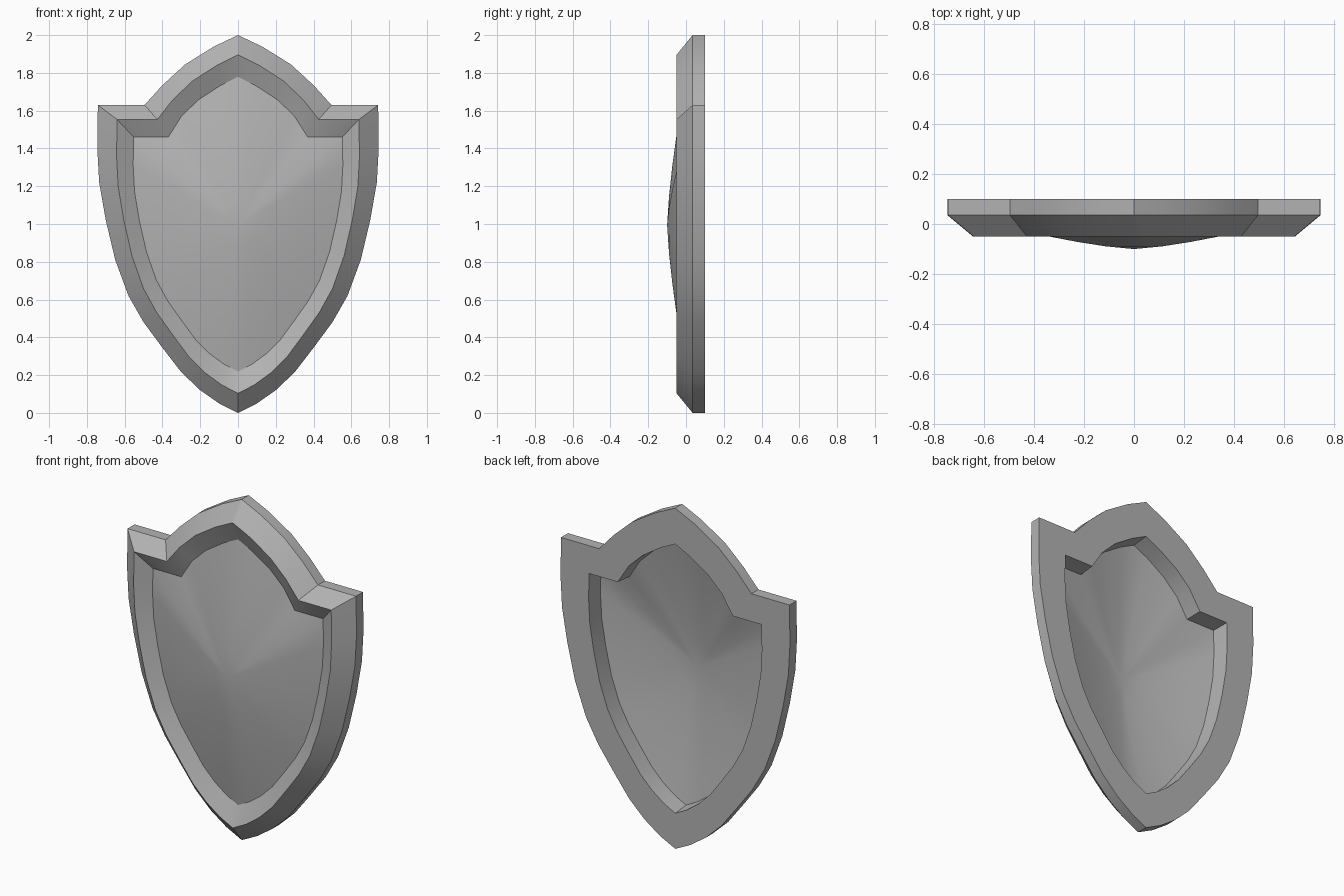
import bpy
import bmesh

cube = bpy.data.objects.get("Cube")
if cube:
    bpy.data.objects.remove(cube, do_unlink=True)

# Single stone-grey material
grey = bpy.data.materials.new("plain_grey")
grey.use_nodes = True
COLOR = (0.45, 0.45, 0.45, 1)
grey.diffuse_color = COLOR
grey.node_tree.nodes["Principled BSDF"].inputs["Base Color"].default_value = COLOR

MID = 0.995  # height the outline shrinks towards

# Half outline on the +x side, from the top point down to the tip
HALF = [(0, 2), (0.127, 1.94), (0.28, 1.845), (0.4, 1.735), (0.495, 1.63),
        (0.742, 1.63), (0.745, 1.4), (0.735, 1.22), (0.7, 1.02), (0.65, 0.81),
        (0.58, 0.62), (0.5, 0.48), (0.4, 0.345), (0.3, 0.215), (0.2, 0.12),
        (0.1, 0.05), (0, 0)]
OUTLINE = HALF + [(-x, z) for x, z in HALF[-2:0:-1]]


def ring(bm, sx, sz, y, drop=0.0):
    """Scaled copy of the outline at depth y; drop lowers the shoulders."""
    verts = []
    for x, z in OUTLINE:
        lower = drop if z == 1.63 else 0
        verts.append(bm.verts.new((x * sx, y, MID + (z - MID) * sz - lower)))
    return verts


def bridge(bm, a, b):
    n = len(a)
    for i in range(n):
        j = (i + 1) % n
        bm.faces.new((a[i], a[j], b[j], b[i]))


def finish(bm, name):
    bmesh.ops.recalc_face_normals(bm, faces=bm.faces)
    mesh = bpy.data.meshes.new(name)
    bm.to_mesh(mesh)
    bm.free()
    obj = bpy.data.objects.new(name, mesh)
    bpy.context.collection.objects.link(obj)
    mesh.materials.append(grey)
    bpy.ops.object.select_all(action="DESELECT")
    obj.select_set(True)
    bpy.context.view_layer.objects.active = obj
    bpy.ops.object.shade_smooth_by_angle(angle=0.5)
    return obj


# Bevelled rim: flat back, outer wall, sloped face, inner slope, inner wall
bm = bmesh.new()
rings = [ring(bm, 1, 1, 0.1),
         ring(bm, 1, 1, 0.035),
         ring(bm, 0.863, 0.896, -0.05, 0.01),
         ring(bm, 0.745, 0.78, 0.0, 0.03),
         ring(bm, 0.755, 0.79, 0.1, 0.03)]
for i, r in enumerate(rings):
    bridge(bm, r, rings[(i + 1) % len(rings)])
finish(bm, "shield_rim")

# Domed panel: shrinking rings that rise forward to a centre point
bm = bmesh.new()
last = None
for t in (1, 0.8, 0.6, 0.4, 0.2):
    y = -0.1 * (1 - t ** 1.4)
    r = ring(bm, 0.745 * t, 0.78 * t, y, 0.03 * t)
    if last:
        bridge(bm, last, r)
    last = r
tip = bm.verts.new((0, -0.1, MID))
for i, v in enumerate(last):
    bm.faces.new((v, last[(i + 1) % len(last)], tip))
panel = finish(bm, "shield_panel")
# Face the panel forward
if sum(p.normal.y for p in panel.data.polygons) > 0:
    panel.data.flip_normals()
